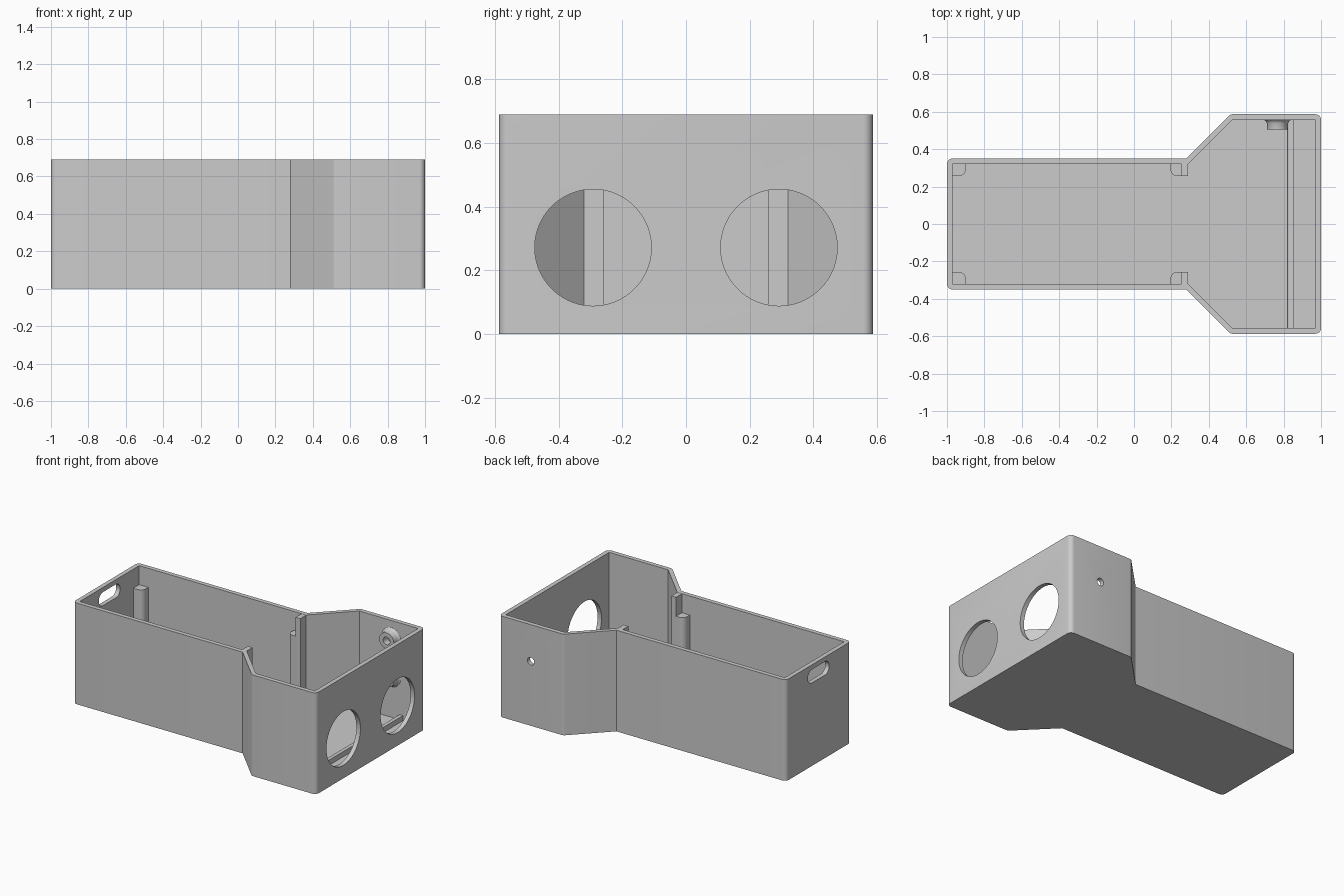
import bpy
import bmesh
from math import radians, pi, sin
from mathutils import Vector, Matrix

if "Cube" in bpy.data.objects:
    bpy.data.objects.remove(bpy.data.objects["Cube"])

HEIGHT, FLOOR, WALL = 0.69, 0.03, 0.03

grey = bpy.data.materials.new("plain_grey")
grey.use_nodes = True
grey.diffuse_color = (0.6, 0.6, 0.6, 1)
grey.node_tree.nodes["Principled BSDF"].inputs["Base Color"].default_value = (0.6, 0.6, 0.6, 1)


def finish(name, bm):
    """Turn a bmesh into a named, coloured object."""
    bmesh.ops.recalc_face_normals(bm, faces=bm.faces)
    mesh = bpy.data.meshes.new(name)
    bm.to_mesh(mesh)
    bm.free()
    mesh.materials.append(grey)
    obj = bpy.data.objects.new(name, mesh)
    bpy.context.collection.objects.link(obj)
    return obj


def smooth(obj):
    bpy.ops.object.select_all(action="DESELECT")
    obj.select_set(True)
    bpy.context.view_layer.objects.active = obj
    bpy.ops.object.shade_smooth_by_angle(angle=radians(30))


def rounded(points, steps=6):
    """Outline from (x, y, radius) corners, with arcs where radius > 0."""
    out = []
    for i, (x, y, r) in enumerate(points):
        p = Vector((x, y, 0))
        if r == 0:
            out.append(p)
            continue
        a = (Vector((*points[i - 1][:2], 0)) - p).normalized()
        b = (Vector((*points[(i + 1) % len(points)][:2], 0)) - p).normalized()
        to_centre = (a + b).normalized() * (r / sin(a.angle(b) / 2))
        start = (a * to_centre.dot(a) - to_centre).normalized()
        end = (b * to_centre.dot(b) - to_centre).normalized()
        for k in range(steps + 1):
            out.append(p + to_centre + start.slerp(end, k / steps).normalized() * r)
    return out


def prism(name, outline, z0, z1, transform=Matrix()):
    """Extrude a flat outline from z0 to z1, then place it."""
    bm = bmesh.new()
    face = bm.faces.new([bm.verts.new((p[0], p[1], z0)) for p in outline])
    top = bmesh.ops.extrude_face_region(bm, geom=[face], use_keep_orig=True)
    verts = [v for v in top["geom"] if isinstance(v, bmesh.types.BMVert)]
    bmesh.ops.translate(bm, verts=verts, vec=(0, 0, z1 - z0))
    bm.transform(transform)
    return finish(name, bm)


def cylinder(name, radius, depth, transform, segments=64):
    bm = bmesh.new()
    bmesh.ops.create_cone(bm, cap_ends=True, segments=segments, radius1=radius,
                          radius2=radius, depth=depth)
    bm.transform(transform)
    return finish(name, bm)


def cut(target, cutter):
    cutter.hide_render = True
    mod = target.modifiers.new("cut", "BOOLEAN")
    mod.operation, mod.solver, mod.object = "DIFFERENCE", "EXACT", cutter
    bpy.context.view_layer.objects.active = target
    bpy.ops.object.modifier_apply(modifier=mod.name)
    bpy.data.objects.remove(cutter)


def both_sides(half):
    return half + [(x, -y, r) for x, y, r in reversed(half)]


ALONG_X = Matrix.Rotation(pi / 2, 4, "Y")
ALONG_Y = Matrix.Rotation(pi / 2, 4, "X")

# Housing: narrow body flaring into a wide head, hollowed from above
outer = both_sides([(-1, 0.35, WALL), (0.28, 0.35, 0), (0.515, 0.587, WALL), (1, 0.587, WALL)])
inner = both_sides([(-0.97, 0.32, 0), (0.29, 0.32, 0), (0.525, 0.557, 0), (0.97, 0.557, 0)])
housing = prism("housing", rounded(outer), 0, HEIGHT)
cut(housing, prism("cavity_cutter", rounded(inner), FLOOR, HEIGHT + 0.1))

# Twin round openings in the head end
for side in (-1, 1):
    place = Matrix.Translation((1, side * 0.292, 0.272)) @ ALONG_X
    cut(housing, cylinder("opening_cutter", 0.183, 0.2, place, 96))

# Rounded slot in the narrow end
slot = [(sx * 0.046, sy * 0.115, 0.045) for sx, sy in ((-1, -1), (1, -1), (1, 1), (-1, 1))]
cut(housing, prism("slot_cutter", rounded(slot, 8), -0.1, 0.1,
                   Matrix.Translation((-1, 0, 0.612)) @ ALONG_X))

# Small hole through the back wall of the head
cut(housing, cylinder("pin_hole_cutter", 0.026, 0.2,
                      Matrix.Translation((0.76, 0.58, 0.44)) @ ALONG_Y, 32))
smooth(housing)

# Corner posts with one rounded edge, and stop tabs beside the inner pair
post = rounded([(-0.98, 0.33, 0), (-0.98, 0.257, 0), (-0.9, 0.257, 0.035), (-0.9, 0.33, 0)])
tab = [(0.255, 0.257), (0.29, 0.257), (0.29, 0.33), (0.255, 0.33)]
for side, label in ((1, "back"), (-1, "front")):
    flip = Matrix.Diagonal((1, side, 1, 1))
    swap = Matrix.Translation((-0.705, 0, 0)) @ Matrix.Diagonal((-1, side, 1, 1))
    smooth(prism("end_post_" + label, post, 0.02, 0.56, flip))
    smooth(prism("inner_post_" + label, post, 0.02, 0.56, swap))
    prism("stop_tab_" + label, tab, 0.02, HEIGHT - 0.001, flip)

# Low floor rail across the head, rounded on its inner edge
rail = rounded([(0.82, 0.02, 0), (0.855, 0.02, 0), (0.855, 0.065, 0), (0.82, 0.065, 0.015)])
smooth(prism("floor_rail", rail, -0.56, 0.56, ALONG_Y))

# Two hollow screw bosses with flared bases on the back wall
profile = [(0.072, 0), (0.063, 0.006), (0.057, 0.018), (0.055, 0.052), (0.026, 0.052),
           (0.026, 0.002), (0, 0.002)]
for z, label in ((0.57, "upper"), (0.31, "lower")):
    bm = bmesh.new()
    ring = [bm.verts.new((r, -d, 0)) for r, d in profile]
    edges = [bm.edges.new(pair) for pair in zip(ring, ring[1:])]
    bmesh.ops.spin(bm, geom=ring + edges, cent=(0, 0, 0), axis=(0, 1, 0),
                   angle=2 * pi, steps=40, use_merge=True)
    bmesh.ops.remove_doubles(bm, verts=bm.verts, dist=0.0001)
    bm.transform(Matrix.Translation((0.767, 0.557, z)))
    smooth(finish("screw_boss_" + label, bm))
